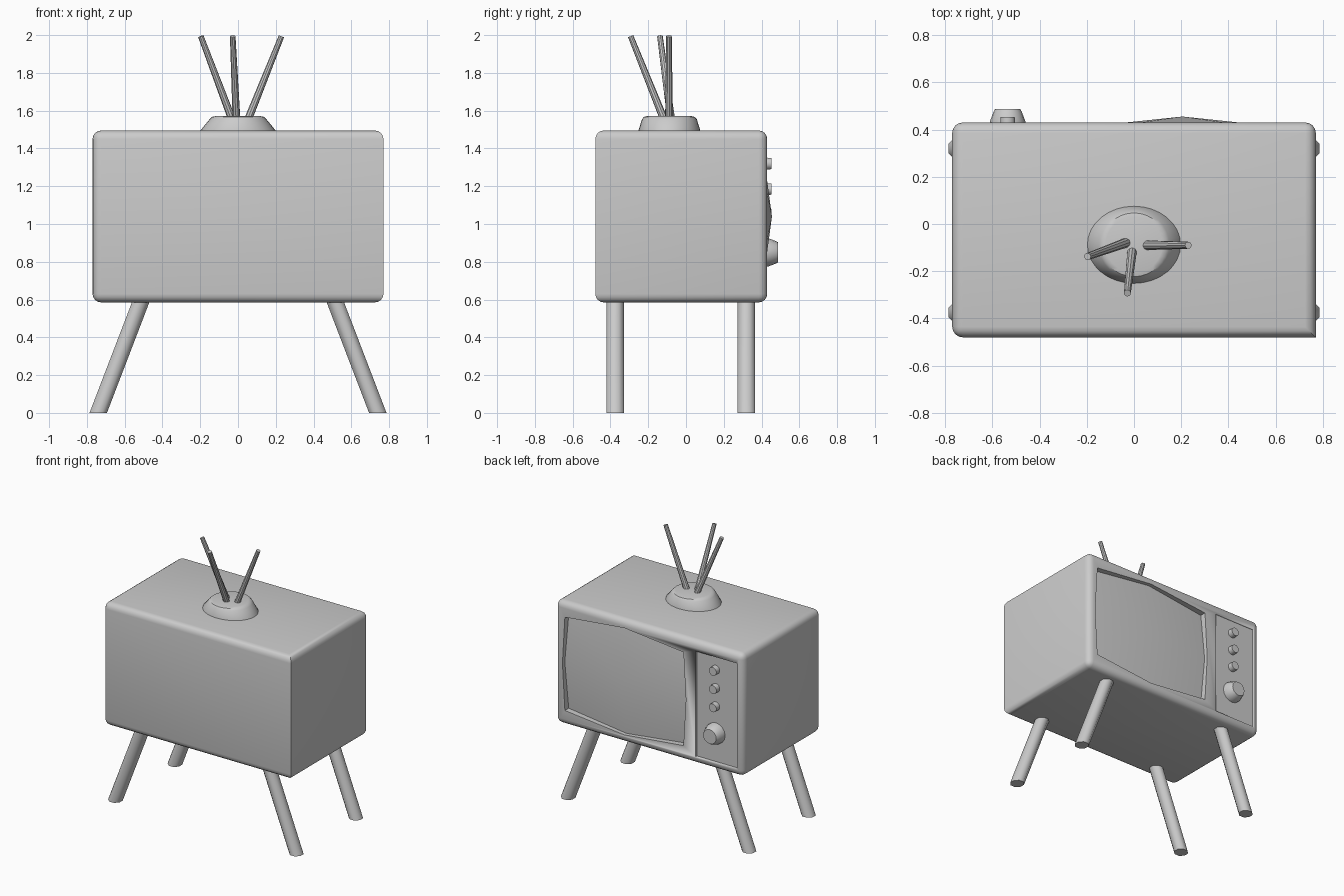
import bpy, bmesh
from math import cos, sin, pi, radians
from mathutils import Vector

if "Cube" in bpy.data.objects:
    bpy.data.objects.remove(bpy.data.objects["Cube"])


def finish(name, bm, angle=35):
    bmesh.ops.recalc_face_normals(bm, faces=bm.faces)
    me = bpy.data.meshes.new(name)
    bm.to_mesh(me)
    bm.free()
    ob = bpy.data.objects.new(name, me)
    bpy.context.collection.objects.link(ob)
    bpy.ops.object.select_all(action='DESELECT')
    ob.select_set(True)
    bpy.context.view_layer.objects.active = ob
    bpy.ops.object.shade_smooth_by_angle(angle=radians(angle))
    return ob


def loft(name, rings, angle=35):
    """Skin a stack of equal-sized rings and cap both ends."""
    bm = bmesh.new()
    vs = [[bm.verts.new(p) for p in r] for r in rings]
    n = len(vs[0])
    for a, b in zip(vs, vs[1:]):
        for i in range(n):
            j = (i + 1) % n
            bm.faces.new((a[i], a[j], b[j], b[i]))
    bm.faces.new(vs[0])
    bm.faces.new(vs[-1])
    return finish(name, bm, angle)


def ring(c, u, v, n, turn=0.0):
    c, u, v = Vector(c), Vector(u), Vector(v)
    return [c + u * cos(turn + 2 * pi * i / n) + v * sin(turn + 2 * pi * i / n) for i in range(n)]


def rod(name, a, b, ra, rb, n):
    d = (Vector(b) - Vector(a)).normalized()
    u = d.orthogonal().normalized()
    v = d.cross(u)
    return loft(name, [ring(a, u * ra, v * ra, n), ring(b, u * rb, v * rb, n)])


# Cabinet: rounded box, one rear vertical edge left sharp
bm = bmesh.new()
bmesh.ops.create_cube(bm, size=1)
for v in bm.verts:
    v.co = Vector((v.co.x * 1.54, v.co.y * 0.91 - 0.025, v.co.z * 0.91 + 1.04))
soft = [e for e in bm.edges if not all(v.co.x > 0 and v.co.y < 0 for v in e.verts)]
bmesh.ops.bevel(bm, geom=soft, offset=0.045, segments=4, profile=0.5, affect='EDGES')
cabinet = finish("cabinet", bm)

# Outlines (x, z) of the screen opening and control panel
CX, CZ = 0.205, 1.04
screen = [(CX + x, CZ + z) for x, z in
          [(-.485, -.345), (0, -.395), (.485, -.345), (.505, 0),
           (.485, .345), (0, .395), (-.485, .345), (-.505, 0)]]
panel = [(-.72, .64), (-.38, .64), (-.38, 1.42), (-.72, 1.42)]

# Recesses cut into the cabinet face
for outline, depth in ((screen, 0.37), (panel, 0.415)):
    cutter = loft("cutter", [[(x, y, z) for x, z in outline] for y in (depth, 0.6)])
    cutter.hide_render = True
    mod = cabinet.modifiers.new("recess", 'BOOLEAN')
    mod.operation, mod.solver, mod.object = 'DIFFERENCE', 'EXACT', cutter
    bpy.context.view_layer.objects.active = cabinet
    bpy.ops.object.modifier_apply(modifier=mod.name)
    bpy.data.objects.remove(cutter)

# Bulging picture tube
bm = bmesh.new()
centre = bm.verts.new((CX, 0.455, CZ))
rim = [bm.verts.new((x, 0.385 if i % 2 == 0 else 0.402, z)) for i, (x, z) in enumerate(screen)]
back = [bm.verts.new((x, 0.36, z)) for x, z in screen]
for i in range(0, 8, 2):
    bm.faces.new((centre, rim[i - 1], rim[i], rim[i + 1]))
for i in range(8):
    bm.faces.new((rim[i - 1], rim[i], back[i], back[i - 1]))
bm.faces.new(back)
finish("screen", bm)

# Control knobs
for i, z in enumerate((1.32, 1.185, 1.05)):
    rod(f"small_knob_{i + 1}", (-.535, .40, z), (-.535, .453, z), .033, .031, 12)
X, Z = Vector((1, 0, 0)), Vector((0, 0, 1))
loft("large_knob", [ring((-.535, y, .85), X * r, Z * r, 16)
                    for y, r in ((.40, .077), (.435, .075), (.475, .06), (.487, .053))])

# Splayed octagonal legs with level feet
for side, s in (("left", -1), ("right", 1)):
    for end, y in (("front", -.375), ("rear", .32)):
        loft(f"{end}_{side}_leg",
             [ring((s * x, y, z), (.05, 0, 0), (0, .05, 0), 8, pi / 8)
              for x, z in ((.74, 0), (.506, .61))], 50)

# Oval aerial base
loft("aerial_base", [ring((0, -.088, z), (rx, 0, 0), (0, ry, 0), 32)
                     for z, rx, ry in ((1.48, .2, .165), (1.498, .197, .163),
                                       (1.555, .15, .145), (1.567, .138, .135), (1.571, .12, .118))])

# Three tapered aerial rods
for i, (a, b) in enumerate((((.052, -.09, 1.55), (.23, -.09, 1.994)),
                            ((-.03, -.078, 1.55), (-.197, -.138, 1.994)),
                            ((-.008, -.115, 1.55), (-.028, -.293, 1.994)))):
    rod(f"aerial_rod_{i + 1}", a, b, .021, .015, 10)
